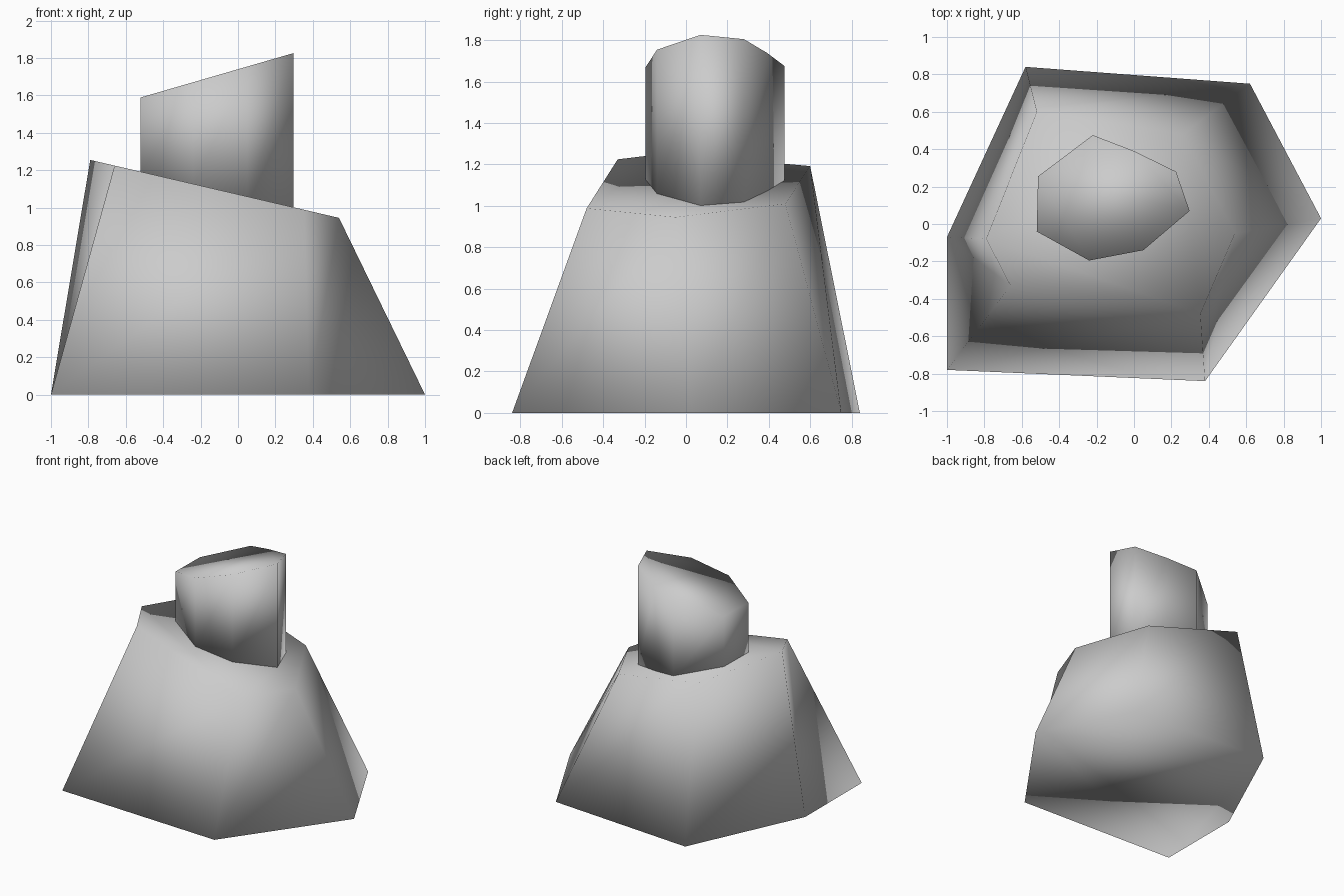
import bpy, bmesh

if "Cube" in bpy.data.objects:
    bpy.data.objects.remove(bpy.data.objects["Cube"])


def loft(name, bottom, top):
    """Closed solid between two matching rings, smooth shaded."""
    bm = bmesh.new()
    lo = [bm.verts.new(p) for p in bottom]
    hi = [bm.verts.new(p) for p in top]
    n = len(lo)
    for i in range(n):
        j = (i + 1) % n
        bm.faces.new((lo[i], lo[j], hi[j], hi[i]))
    bm.faces.new(lo[::-1])
    bm.faces.new(hi)
    bmesh.ops.recalc_face_normals(bm, faces=bm.faces[:])
    for f in bm.faces:
        f.smooth = True
    mesh = bpy.data.meshes.new(name)
    bm.to_mesh(mesh)
    bm.free()
    obj = bpy.data.objects.new(name, mesh)
    bpy.context.collection.objects.link(obj)
    return obj


def shoulder_z(x):
    return 1.071 - 0.233 * x


def summit_z(x):
    return 1.74 + 0.29 * x


# Wide lower rock: irregular hexagon tapering to a slanted top
foot = [(-1.0, -0.78), (0.38, -0.84), (1.0, 0.03),
        (0.62, 0.75), (-0.58, 0.84), (-1.0, -0.07)]
shoulder = [(-0.66, -0.33), (0.355, -0.48), (0.54, -0.05),
            (0.26, 0.48), (-0.52, 0.60), (-0.79, -0.08)]
loft("lower_rock",
     [(x, y, 0) for x, y in foot],
     [(x, y, shoulder_z(x)) for x, y in shoulder])

# Upright upper rock: eight-sided column with an opposite slant
column = [(-0.52, -0.04), (-0.24, -0.195), (0.05, -0.14), (0.297, 0.07),
          (0.225, 0.28), (0.0, 0.39), (-0.22, 0.475), (-0.513, 0.255)]
loft("upper_rock",
     [(x, y, shoulder_z(x) - 0.02) for x, y in column],
     [(x, y, summit_z(x)) for x, y in column])
